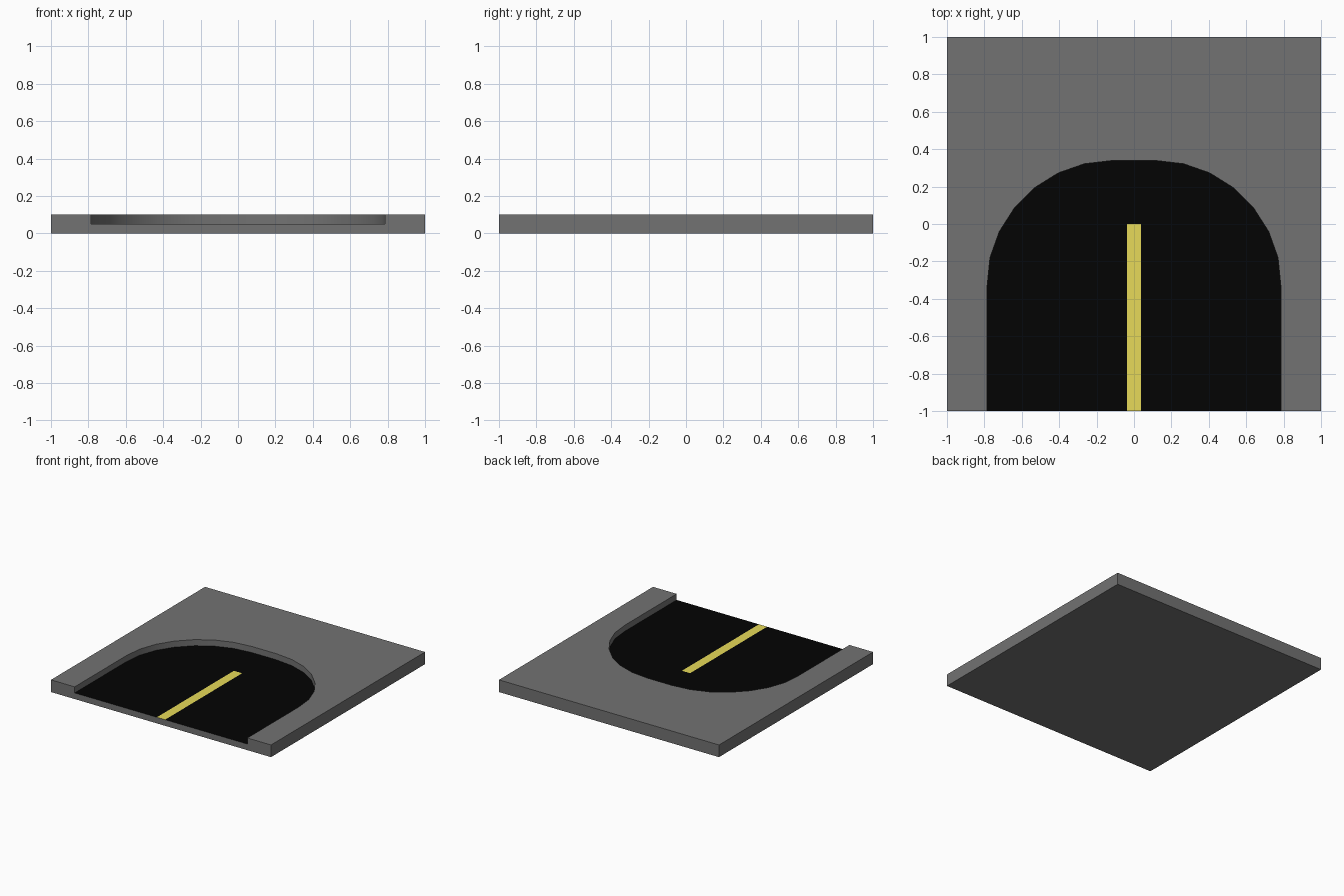
import bpy, bmesh

if "Cube" in bpy.data.objects:
    bpy.data.objects.remove(bpy.data.objects["Cube"])

TOP, ROAD = 0.10, 0.05      # kerb height, road height
W = 0.785                   # half width of the road
LINE = 0.0375               # half width of the centre line

# Rounded end of the road: right half, mirrored to the left
half = [(W, -1), (W, -0.33), (0.77, -0.18), (0.72, -0.04), (0.64, 0.085),
        (0.53, 0.195), (0.405, 0.273), (0.265, 0.322), (0.11, 0.34)]
arch = half + [(-x, y) for x, y in reversed(half)]


def lift(points, z):
    return [(x, y, z) for x, y in points]


def make(name, faces, color):
    bm = bmesh.new()
    for f in faces:
        bm.faces.new([bm.verts.new(p) for p in f])
    bmesh.ops.remove_doubles(bm, verts=bm.verts, dist=1e-5)
    mesh = bpy.data.meshes.new(name)
    bm.to_mesh(mesh)
    bm.free()
    obj = bpy.data.objects.new(name, mesh)
    bpy.context.collection.objects.link(obj)
    mat = bpy.data.materials.new(name)
    mat.diffuse_color = color
    mat.use_nodes = True
    mat.node_tree.nodes["Principled BSDF"].inputs["Base Color"].default_value = mat.diffuse_color
    mesh.materials.append(mat)
    return obj


# Pavement slab: U-shaped top, recess wall, outer sides, stepped front, bottom
corners = [(1, -1), (1, 1), (-1, 1), (-1, -1)]
faces = [lift(corners + arch[::-1], TOP), lift(corners[::-1], 0)]
for a, b in zip(corners, corners[1:]):
    faces.append(lift([a, b], 0) + lift([b, a], TOP))
for a, b in zip(arch, arch[1:]):
    faces.append(lift([b, a], ROAD) + lift([a, b], TOP))
front = [(-1, 0), (1, 0), (1, TOP), (W, TOP), (W, ROAD),
         (-W, ROAD), (-W, TOP), (-1, TOP)]
faces.append([(x, -1, z) for x, z in front])
slab = make("pavement_slab", faces, (0.17, 0.17, 0.17, 1))

# Road surface, notched where the centre line lies
notch = [(-LINE, -1), (-LINE, 0), (LINE, 0), (LINE, -1)]
make("road_surface", [lift(arch + notch, ROAD)], (0.001, 0.001, 0.001, 1))

# Painted centre line
make("centre_line", [lift(notch[::-1], ROAD)], (0.8, 0.7, 0.1, 1))

# Smooth the curved recess wall
bpy.context.view_layer.objects.active = slab
slab.select_set(True)
bpy.ops.object.shade_smooth_by_angle()
